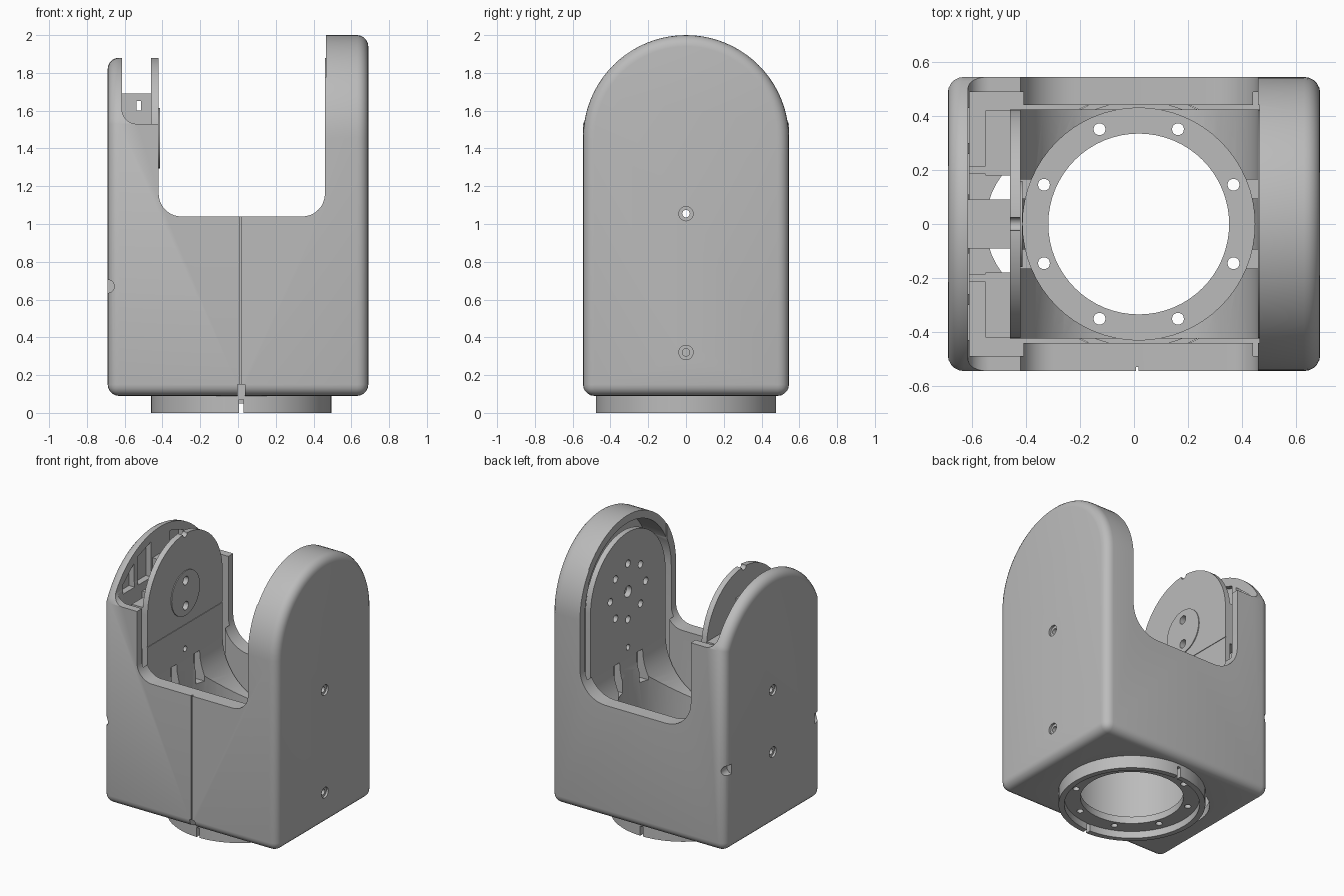
import bpy, bmesh, math
from mathutils import Vector

if "Cube" in bpy.data.objects:
    bpy.data.objects.remove(bpy.data.objects["Cube"], do_unlink=True)

grey = bpy.data.materials.new("plain grey")
grey.use_nodes = True
GREY = (0.5, 0.5, 0.5, 1)
grey.diffuse_color = GREY
grey.node_tree.nodes["Principled BSDF"].inputs["Base Color"].default_value = GREY

CX = 0.0175      # centre of the round base
AXIS = 1.455     # height of the pivot
SPLIT = 0.012    # seam between the shell halves


# ---- helpers ----
def prism(name, pts, axis, a, b, bevel=None):
    """Extrude a 2D outline along an axis; bevel is a rule choosing edges."""
    place = {"x": lambda p, t: (t, p[0], p[1]),
             "y": lambda p, t: (p[0], t, p[1]),
             "z": lambda p, t: (p[0], p[1], t)}[axis]
    bm = bmesh.new()
    face = bm.faces.new([bm.verts.new(place(p, a)) for p in pts])
    new = bmesh.ops.extrude_face_region(bm, geom=[face])["geom"]
    shift = Vector(place((0, 0), b - a))
    bmesh.ops.translate(bm, vec=shift, verts=[v for v in new if isinstance(v, bmesh.types.BMVert)])
    bmesh.ops.recalc_face_normals(bm, faces=bm.faces[:])
    if bevel:
        edges = [e for e in bm.edges if bevel(e.verts[0].co, e.verts[1].co)]
        bmesh.ops.bevel(bm, geom=edges, offset=0.06, segments=5, profile=0.5,
                        affect="EDGES", clamp_overlap=False)
    mesh = bpy.data.meshes.new(name)
    bm.to_mesh(mesh)
    bm.free()
    obj = bpy.data.objects.new(name, mesh)
    bpy.context.scene.collection.objects.link(obj)
    return obj


def rect(a0, a1, b0, b1):
    return [(a0, b0), (a1, b0), (a1, b1), (a0, b1)]


def circle(c0, c1, r, n=48):
    return [(c0 + r * math.cos(2 * math.pi * i / n), c1 + r * math.sin(2 * math.pi * i / n))
            for i in range(n)]


def arch(w, r, zc, z0, n=40):
    """Outline with straight sides of half width w and a round top."""
    t = math.asin(min(1, w / r))
    top = [(r * math.sin(t - 2 * t * i / n), zc + r * math.cos(t - 2 * t * i / n))
           for i in range(n + 1)]
    return [(-w, z0), (w, z0)] + top


def trough(x0, x1, z0, r, top=3, n=12):
    """Outline open to the top with rounded lower corners."""
    pts = [(x0, top)]
    for i in range(n + 1):
        t = math.pi / 2 * i / n
        pts.append((x0 + r - r * math.cos(t), z0 + r - r * math.sin(t)))
    for i in range(n + 1):
        t = math.pi / 2 * i / n
        pts.append((x1 - r + r * math.sin(t), z0 + r - r * math.cos(t)))
    return pts + [(x1, top)]


def boolean(obj, cutters, op="DIFFERENCE", keep=False):
    for c in cutters:
        c.hide_render = True
        mod = obj.modifiers.new("cut", "BOOLEAN")
        mod.operation, mod.solver, mod.object = op, "EXACT", c
        bpy.context.view_layer.update()
        deps = bpy.context.evaluated_depsgraph_get()
        obj_mesh = bpy.data.meshes.new_from_object(obj.evaluated_get(deps))
        obj.modifiers.clear()
        obj.data = obj_mesh
        if not keep:
            bpy.data.objects.remove(c, do_unlink=True)


def finish(obj):
    obj.data.materials.clear()
    obj.data.materials.append(grey)
    bpy.ops.object.select_all(action="DESELECT")
    obj.select_set(True)
    bpy.context.view_layer.objects.active = obj
    bpy.ops.object.shade_smooth_by_angle(angle=math.radians(30))


def ring(name, r_out, r_in, z0, z1, cuts=()):
    obj = prism(name, circle(CX, 0, r_out, 64), "z", z0, z1)
    boolean(obj, [prism("cut", circle(CX, 0, r_in, 64), "z", z0 - 1, z1 + 1), *cuts])
    finish(obj)


# ---- outer shell in two halves, rounded at the outside ends and underneath ----
def shell_bevel(x_end):
    def rule(a, b):
        at_end = abs(a.x - x_end) < 1e-4 and abs(b.x - x_end) < 1e-4
        below = a.z < 0.1 and b.z < 0.1 and abs(a.x - b.x) > 0.1
        return at_end or below
    return rule


short_shell = prism("short_arm_shell", arch(0.545, 0.6, 1.28, 0.09), "x", -0.69, SPLIT, shell_bevel(-0.69))
tall_shell = prism("tall_arm_shell", arch(0.545, 0.545, AXIS, 0.09), "x", SPLIT, 0.69, shell_bevel(0.69))

# openings shared by both halves: saddle front and back, inside, base hole, seam
shared = [
    prism("cut", trough(-0.42, 0.46, 1.04, 0.12), "y", -1, 0.05),
    prism("cut", trough(-0.42, 0.46, 0.9, 0.2), "y", 0, 1),
    prism("cut", rect(-0.44, 0.44, 0.15, 2.5), "x", -0.45, 0.465),
    prism("cut", circle(CX, 0, 0.479, 64), "z", -1, 0.4),
    prism("cut", rect(SPLIT - 0.005, SPLIT + 0.005, 0.14, 1.2), "y", -0.6, -0.53),
    prism("cut", rect(CX - 0.02, CX + 0.02, 0, 0.15), "y", -0.6, -0.47),
]
for shell in (short_shell, tall_shell):
    boolean(shell, shared, keep=True)
for c in shared:
    bpy.data.objects.remove(c, do_unlink=True)

# short arm: hollow, stepped shelf, pockets, base crescent, holes, corner notches
cuts = [
    prism("cut", rect(-0.49, 0.49, 0.15, 1.6), "x", -0.61, -0.41),
    prism("cut", trough(-0.615, 0.3, 1.53, 0.08), "y", -1, 1),
    prism("cut", circle(-0.25, 0, 0.3), "z", -1, 0.3),
]
for s in (-1, 1):
    for pocket in ([(0.11, 1.56), (0.11, 1.81), (0.26, 1.76), (0.26, 1.56)],
                   [(0.3, 1.56), (0.3, 1.73), (0.43, 1.62), (0.43, 1.56)]):
        cuts.append(prism("cut", [(s * y, z) for y, z in pocket], "x", -0.655, -0.5))
    cuts.append(prism("cut", circle(-0.69, 0.67, 0.035, 24), "y", s * 0.47, s * 0.7))
for z in (1.055, 0.61):
    cuts.append(prism("cut", circle(0, z, 0.02, 20), "x", -0.8, -0.55))
    cuts.append(prism("cut", circle(0, z, 0.038, 24), "x", -0.8, -0.675))
boolean(short_shell, cuts)
finish(short_shell)

# tall arm: arched hollow and screw holes
cuts = [prism("cut", arch(0.49, 0.49, AXIS, 0.15), "x", 0.44, 0.64)]
for z in (1.055, 0.32):
    cuts.append(prism("cut", circle(0, z, 0.02, 20), "x", 0.55, 0.8))
    cuts.append(prism("cut", circle(0, z, 0.038, 24), "x", 0.675, 0.8))
boolean(tall_shell, cuts)
finish(tall_shell)

# ---- inner yoke: two arched plates flowing into a floor around the round well ----
yoke = prism("inner_yoke", rect(-0.46, 0.5, 0.54, 1.95), "y", -0.5, 0.5)
boolean(yoke, [prism("cut", trough(-0.42, 0.46, 0.58, 0.4), "y", -1, 1)])
boolean(yoke, [prism("cut", arch(0.425, 0.425, AXIS, 0.3), "x", -1, 1)], "INTERSECT")
cuts = [
    prism("cut", circle(CX, 0, 0.43, 64), "z", 0, 1.3),
    prism("cut", rect(-0.5, 0.5, 1.226, 1.234), "x", -0.424, -0.3),
    prism("cut", circle(0, 1.055, 0.02, 20), "x", -1, 1),
    prism("cut", circle(0, AXIS + 0.425, 0.025, 20), "x", -1, 0),
    prism("cut", circle(0, AXIS, 0.04, 24), "x", 0.4, 0.6),
]
for s in (-1, 1):
    cuts.append(prism("cut", rect(s * 0.13 - 0.035, s * 0.13 + 0.035, 0.77, 0.98), "x", -1, 1))
    cuts.append(prism("cut", circle(0, AXIS + s * 0.09, 0.03, 20), "x", -0.6, 0))
for y, z in circle(0, AXIS, 0.2, 8):
    cuts.append(prism("cut", circle(y, z, 0.026, 20), "x", 0.4, 0.6))
boolean(yoke, cuts)
finish(yoke)

# pivot cover on the short arm plate
cover = prism("pivot_cover", circle(0, AXIS, 0.16), "x", -0.425, -0.414)
boolean(cover, [prism("cut", circle(0, AXIS + s * 0.09, 0.03, 20), "x", -1, 0) for s in (-1, 1)])
finish(cover)

# bridge and blocks between the short arm wall and its plate
bridge = prism("bridge", rect(-0.09, 0.09, 1.53, 1.69), "x", -0.62, -0.455)
boolean(bridge, [prism("cut", rect(-0.537, -0.513, 1.6, 1.65), "y", -1, 1)])
finish(bridge)
for s, side in ((-1, "front"), (1, "back")):
    finish(prism(side + "_plate_block", rect(s * 0.3 - 0.12, s * 0.3 + 0.12, 1.2, 1.5), "x", -0.55, -0.455))
    finish(prism(side + "_rib", rect(s * 0.2 - 0.015, s * 0.2 + 0.015, 0.9, 1.5), "x", -0.62, -0.55))

# ---- round well, bolt flange and base collar ----
ring("well_wall", 0.455, 0.43, 0.08, 0.57)
ring("bolt_flange", 0.445, 0.335, 0.05, 0.1,
     [prism("cut", circle(CX + 0.38 * math.cos(math.pi / 8 * (2 * i + 1)),
                          0.38 * math.sin(math.pi / 8 * (2 * i + 1)), 0.022, 20), "z", -1, 1)
      for i in range(8)])
ring("base_collar", 0.4775, 0.44, 0, 0.15,
     [prism("cut", rect(CX - 0.012, CX + 0.012, -0.1, 0.07), "y", -1, 1)])
